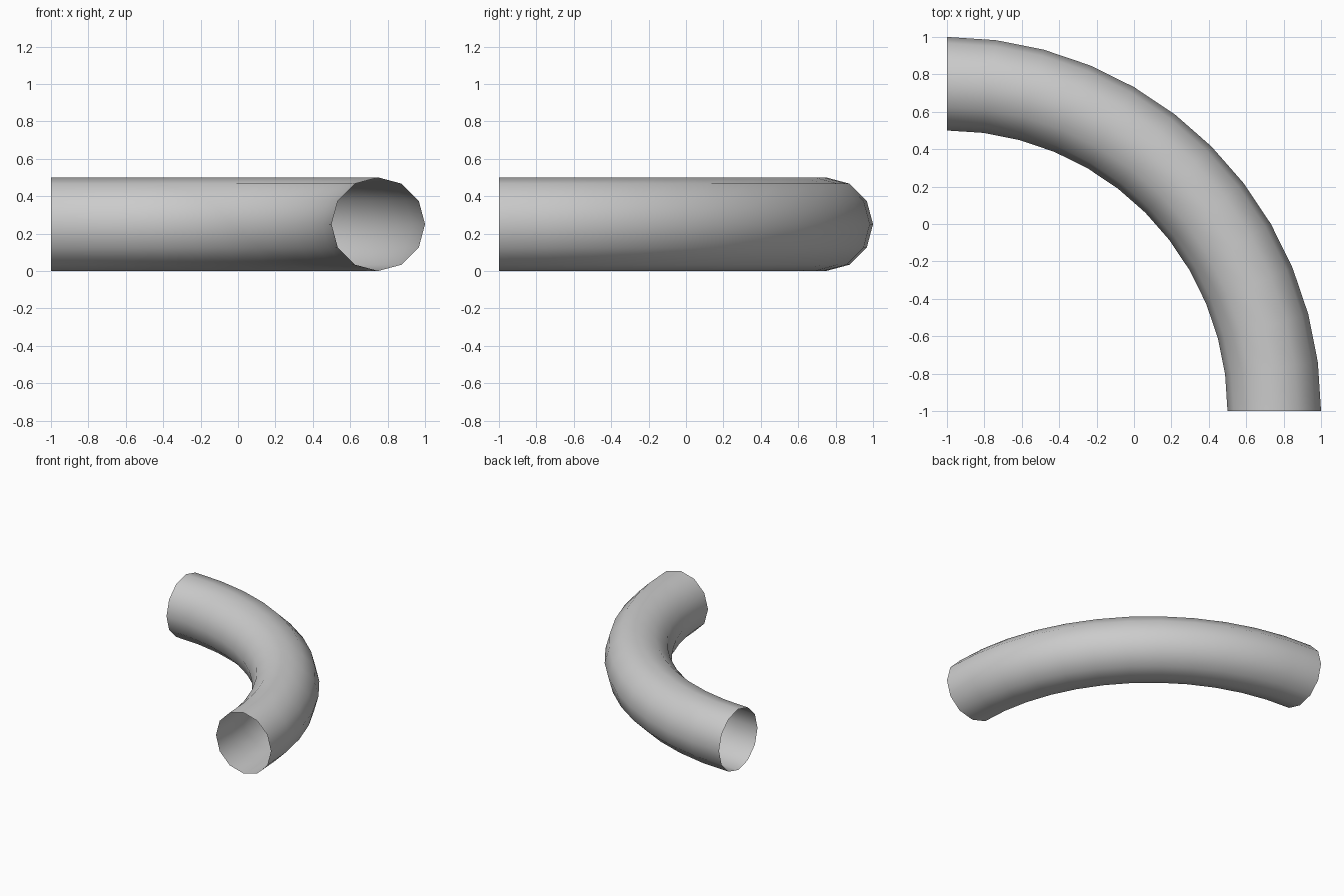
import bpy
import bmesh
from math import cos, sin, pi

if "Cube" in bpy.data.objects:
    bpy.data.objects.remove(bpy.data.objects["Cube"])

BEND_RADIUS, TUBE_RADIUS = 1.75, 0.25
SIDES, STEPS = 12, 12

# Quarter-circle pipe bend with open ends, swept around (-1, -1)
bm = bmesh.new()
rings = []
for i in range(STEPS + 1):
    a = pi / 2 * i / STEPS
    ring = []
    for j in range(SIDES):
        t = 2 * pi * j / SIDES
        r = BEND_RADIUS + TUBE_RADIUS * cos(t)
        ring.append(bm.verts.new((r * cos(a) - 1, r * sin(a) - 1,
                                  TUBE_RADIUS + TUBE_RADIUS * sin(t))))
    rings.append(ring)

for r0, r1 in zip(rings, rings[1:]):
    for j in range(SIDES):
        k = (j + 1) % SIDES
        face = bm.faces.new((r0[j], r1[j], r1[k], r0[k]))
        face.normal_update()
        face.smooth = True

# Make the faces point out of the tube
first = bm.faces[:][0]
if first.normal.x < 0:
    bmesh.ops.reverse_faces(bm, faces=bm.faces[:])

mesh = bpy.data.meshes.new("pipe_bend")
bm.to_mesh(mesh)
bm.free()
pipe = bpy.data.objects.new("pipe_bend", mesh)
bpy.context.collection.objects.link(pipe)
